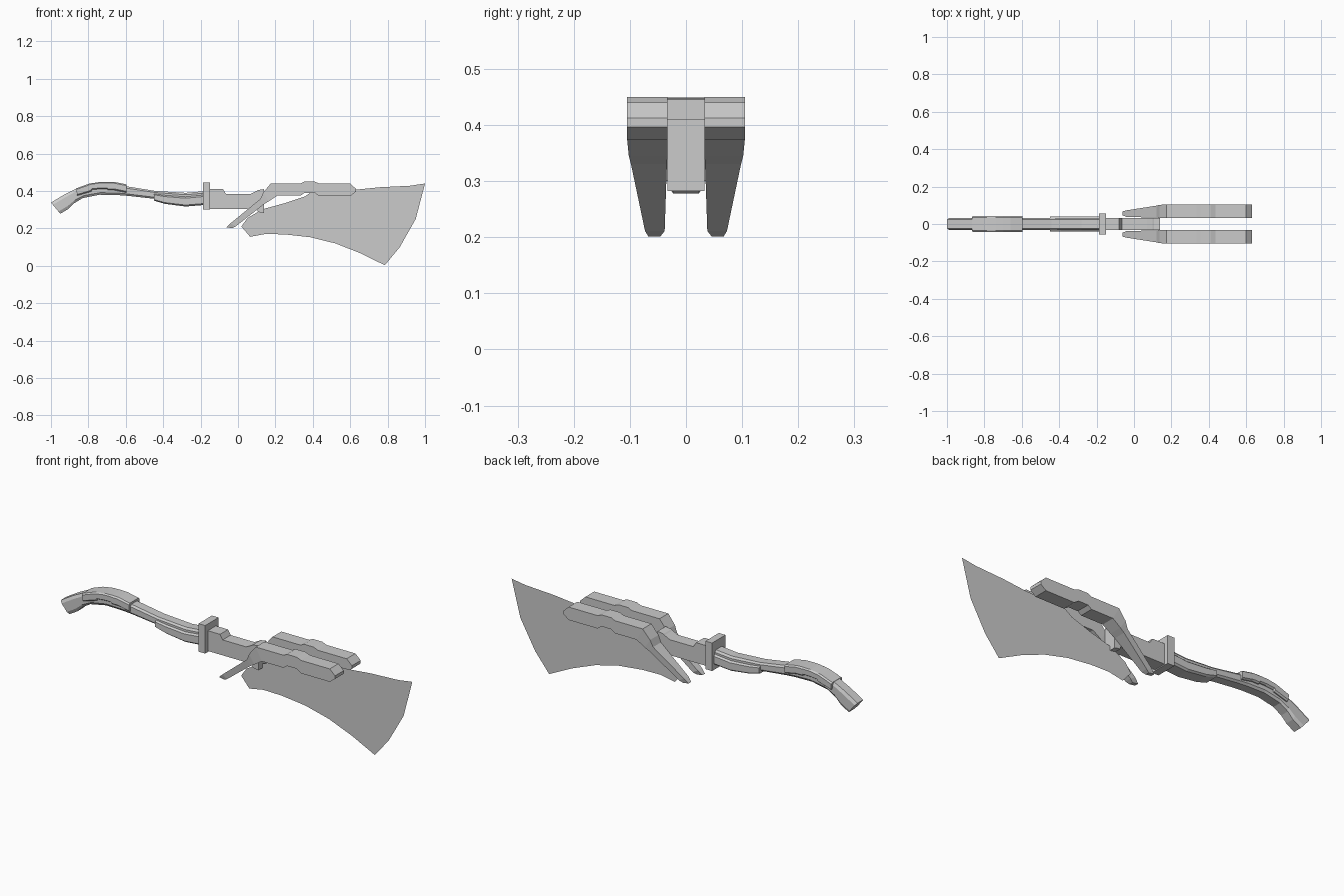
import bpy, bmesh


def finish(name, bm):
    bmesh.ops.recalc_face_normals(bm, faces=bm.faces)
    mesh = bpy.data.meshes.new(name)
    bm.to_mesh(mesh)
    bm.free()
    obj = bpy.data.objects.new(name, mesh)
    bpy.context.collection.objects.link(obj)
    return obj


def loft(name, rings):
    """Skin closed rings of points and cap both ends."""
    bm = bmesh.new()
    vs = [[bm.verts.new(p) for p in ring] for ring in rings]
    n = len(vs[0])
    for a, b in zip(vs, vs[1:]):
        for i in range(n):
            j = (i + 1) % n
            bm.faces.new((a[i], a[j], b[j], b[i]))
    bm.faces.new(vs[0])
    bm.faces.new(vs[-1])
    return finish(name, bm)


def strip(name, stations, section):
    """Stations hold top and bottom x/z; section holds (y, fraction from top to bottom)."""
    return loft(name, [[(xt + (xb - xt) * t, y, zt + (zb - zt) * t) for y, t in section]
                       for xt, zt, xb, zb in stations])


def octagon(w, cy, ct):
    return [(-w + cy, 0), (w - cy, 0), (w, ct), (w, 1 - ct),
            (w - cy, 1), (-w + cy, 1), (-w, 1 - ct), (-w, ct)]


# Curved handle
strip("handle", [
    (-1.0, .338, -.95, .278), (-.93, .38, -.905, .305), (-.86, .415, -.875, .335),
    (-.79, .432, -.83, .362), (-.72, .436, -.74, .38), (-.64, .433, -.64, .378),
    (-.59, .424, -.59, .374), (-.44, .40, -.445, .358), (-.28, .39, -.28, .34),
    (-.17, .40, -.17, .345)], octagon(.031, .008, .2))

# Raised pad over the rear bend, with a stepped lower edge
strip("rear_grip_pad", [
    (-.865, .414, -.86, .375), (-.80, .438, -.785, .397), (-.785, .441, -.78, .407),
    (-.74, .448, -.735, .411), (-.70, .449, -.70, .411), (-.695, .449, -.695, .404),
    (-.66, .448, -.66, .404), (-.595, .435, -.595, .391)], octagon(.044, .008, .15))

# Fore grip under the handle
strip("fore_grip", [
    (-.448, .385, -.448, .348), (-.39, .377, -.39, .331), (-.28, .369, -.28, .317),
    (-.17, .38, -.17, .326)], octagon(.04, .009, .15))

# Guard block
box = [(-.055, 0), (.055, 0), (.055, 1), (-.055, 1)]
strip("guard", [(-.188, .445, -.188, .30), (-.15, .445, -.15, .30)], box)

# Neck joining the guard to the head
neck = [(-.033, 0), (.033, 0), (.033, 1), (-.033, 1)]
strip("neck", [
    (-.16, .41, -.16, .305), (-.08, .41, -.08, .305), (-.065, .385, -.065, .305),
    (.07, .385, .07, .305), (.10, .40, .104, .305), (.106, .405, .106, .288),
    (.14, .41, .14, .282)], neck)

# Pair of side prongs: top x/z, bottom x/z, inner and outer y
prong = [
    (-.062, .206, -.03, .201, .046, .067), (-.04, .227, -.012, .211, .038, .073),
    (.12, .358, .14, .33, .034, .098), (.135, .392, .165, .345, .033, .102),
    (.175, .44, .21, .375, .033, .105), (.335, .44, .335, .375, .033, .105),
    (.355, .45, .355, .39, .033, .105), (.41, .45, .41, .39, .033, .105),
    (.435, .44, .435, .373, .033, .105), (.60, .44, .60, .373, .033, .105),
    (.63, .412, .63, .396, .033, .105)]
for side, label in ((-1, "front"), (1, "back")):
    loft(label + "_prong", [[(xt, side * yi, zt), (xt, side * yo, zt),
                             (xb, side * yo, zb), (xb, side * yi, zb)]
                            for xt, zt, xb, zb, yi, yo in prong])

# Flat broad blade
outline = [
    (1.0, .44), (.95, .25), (.865, .10), (.785, .003), (.655, .067), (.52, .12),
    (.385, .153), (.25, .168), (.145, .17), (.065, .155), (.018, .21), (.05, .255),
    (.13, .302), (.25, .335), (.36, .372), (.40, .40), (.63, .407), (.76, .42), (.92, .428)]
bm = bmesh.new()
bm.faces.new([bm.verts.new((x, 0, z)) for x, z in outline])
finish("blade", bm)
